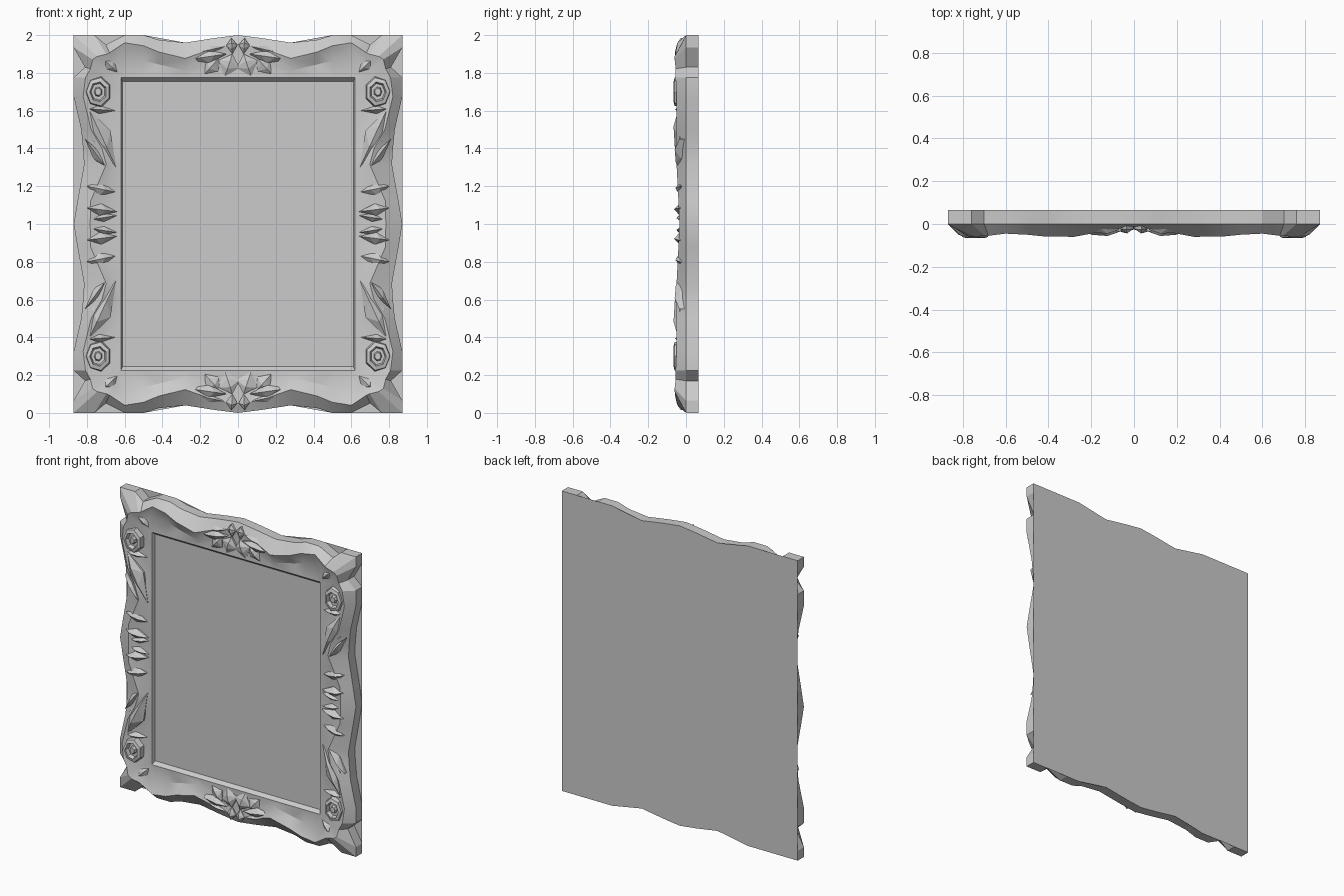
import bpy
import bmesh
from math import cos, sin, tau
from mathutils import Vector

default_cube = bpy.data.objects.get("Cube")
if default_cube:
    bpy.data.objects.remove(default_cube, do_unlink=True)

gray = bpy.data.materials.new("plain_gray")
gray.use_nodes = True
gray.diffuse_color = (0.6, 0.6, 0.6, 1)
gray.node_tree.nodes["Principled BSDF"].inputs["Base Color"].default_value = (0.6, 0.6, 0.6, 1)

BACK = 0.066
OPENING = Vector((0.62, 0.775))
PANEL = Vector((0.61, 0.752))


def finish(name, mesh_builder, mirrored=True, smooth_angle=0.45):
    """Turn a bmesh into an object centred on the frame, mirrored in x and z."""
    bmesh.ops.remove_doubles(mesh_builder, verts=mesh_builder.verts, dist=0.0005)
    bmesh.ops.recalc_face_normals(mesh_builder, faces=mesh_builder.faces)
    mesh = bpy.data.meshes.new(name)
    mesh_builder.to_mesh(mesh)
    mesh_builder.free()
    mesh.materials.append(gray)
    obj = bpy.data.objects.new(name, mesh)
    bpy.context.collection.objects.link(obj)
    obj.location.z = 1
    if mirrored:
        mirror = obj.modifiers.new("four_way_mirror", 'MIRROR')
        mirror.use_axis = (True, False, True)
        mirror.merge_threshold = 0.0005
    if smooth_angle:
        bpy.ops.object.select_all(action='DESELECT')
        obj.select_set(True)
        bpy.context.view_layer.objects.active = obj
        bpy.ops.object.shade_smooth_by_angle(angle=smooth_angle)
    return obj


def clamp_to(point, limit):
    return Vector((min(point.x, limit.x), min(point.y, limit.y)))


# Quarter of the moulding: outline x, z, then ridge and hollow as
# (share of the way to the opening, height)
stations = [
    (0, 1, .2, .012, .6, .01),
    (.12, .985, .25, .03, .6, .02),
    (.28, .96, .45, .06, .8, .025),
    (.42, .975, .32, .058, .65, .02),
    (.5, 1, .25, .05, .6, .015),
    (.6, 1, .18, .045, .5, .02),
    (.7, .95, .25, .055, .6, .025),
    (.76, 1, .45, .055, .7, .03),
    (.87, 1, .5, .06, .75, .03),
    (.87, .935, .4, .06, .7, .03),
    (.81, .83, .15, .055, .6, .03),
    (.87, .775, .25, .055, .6, .03),
    (.87, .675, .2, .05, .6, .025),
    (.83, .5, .25, .05, .6, .02),
    (.82, .4, .5, .055, .75, .03),
    (.815, .315, .6, .05, .8, .03),
    (.85, .12, .3, .04, .65, .02),
    (.87, 0, .35, .035, .65, .02),
]

frame = bmesh.new()
columns = []
for x, z, ridge, ridge_height, hollow, hollow_height in stations:
    edge = Vector((x, z))
    inner = clamp_to(edge, OPENING)
    section = [(edge, BACK), (edge, 0),
               (edge.lerp(inner, ridge), -ridge_height),
               (edge.lerp(inner, hollow), -hollow_height),
               (inner, -0.022), (clamp_to(edge, PANEL), 0.004)]
    columns.append([frame.verts.new((p.x, y, p.y)) for p, y in section])

for first, second in zip(columns, columns[1:]):
    for i in range(len(first) - 1):
        quad = [first[i], first[i + 1], second[i + 1], second[i]]
        if i == 4 and (first[i].co - second[i].co).length < 0.0005:
            continue
        frame.faces.new(quad)
centre = frame.verts.new((0, BACK, 0))
frame.faces.new([column[0] for column in columns] + [centre])
bmesh.ops.triangulate(frame, faces=[f for f in frame.faces if len(f.verts) > 4])
finish("carved_frame", frame)

# Flat panel inside the opening
panel = bmesh.new()
bmesh.ops.create_cube(panel, size=1)
bmesh.ops.scale(panel, verts=panel.verts, vec=(PANEL.x * 2 + .01, .06, PANEL.y * 2 + .01))
bmesh.ops.translate(panel, verts=panel.verts, vec=(0, .03, 0))
finish("picture_panel", panel, mirrored=False, smooth_angle=0)


def petal(name, start, end, half_width, height):
    """Faceted leaf with a raised spine."""
    start, end = Vector(start), Vector(end)
    along = end - start
    across = Vector((-along.y, along.x)).normalized() * half_width
    shape = bmesh.new()
    points = [(start, 0), (end, 0), (start, -height * .6), (end, -height * .45),
              (start.lerp(end, .3), -height), (start.lerp(end, .65), -height * .9)]
    for side in (-1, 1):
        wide = start.lerp(end, .45) + across * side
        points += [(wide, 0), (wide, -height * .5)]
    verts = [shape.verts.new((p.x, y, p.y)) for p, y in points]
    bmesh.ops.convex_hull(shape, input=verts)
    finish(name, shape, smooth_angle=0)


# Shell and leaves at the middle of the top and bottom
petal("shell_crown", (.035, .985), (.03, .9), .03, .045)
petal("shell_lobe", (.03, .9), (.07, .78), .06, .042)
petal("shell_inner_leaf", (.1, .88), (.18, .79), .045, .042)
petal("shell_long_leaf", (.06, .9), (.27, .87), .035, .056)
petal("shell_upper_leaf", (.07, .94), (.25, .9), .022, .045)

# Leaves along the sides
petal("side_small_lobe", (.77, .025), (.64, .045), .022, .05)
petal("side_curled_lobe", (.8, .085), (.64, .065), .032, .064)
petal("side_upper_lobe", (.8, .2), (.65, .17), .04, .056)
petal("side_long_leaf", (.79, .61), (.645, .3), .055, .066)
petal("side_thin_leaf", (.81, .45), (.67, .26), .025, .06)
petal("side_short_leaf", (.8, .61), (.65, .6), .022, .058)
petal("corner_leaf", (.72, .88), (.635, .8), .035, .05)

# Corner scroll: a faceted ring with a hollow and a raised core
scroll = bmesh.new()
sides = 7
rings = []
for size, y in ((1, 0), (.85, -.06), (.6, -.066), (.5, -.042), (.3, -.042), (.22, -.06)):
    rings.append([scroll.verts.new((.74 + .075 * size * cos(tau * k / sides), y,
                                    .7 + .09 * size * sin(tau * k / sides)))
                  for k in range(sides)])
for low, high in zip(rings, rings[1:]):
    for k in range(sides):
        n = (k + 1) % sides
        scroll.faces.new([low[k], low[n], high[n], high[k]])
scroll.faces.new(rings[-1])
scroll.faces.new(rings[0])
finish("corner_scroll", scroll, smooth_angle=0)
